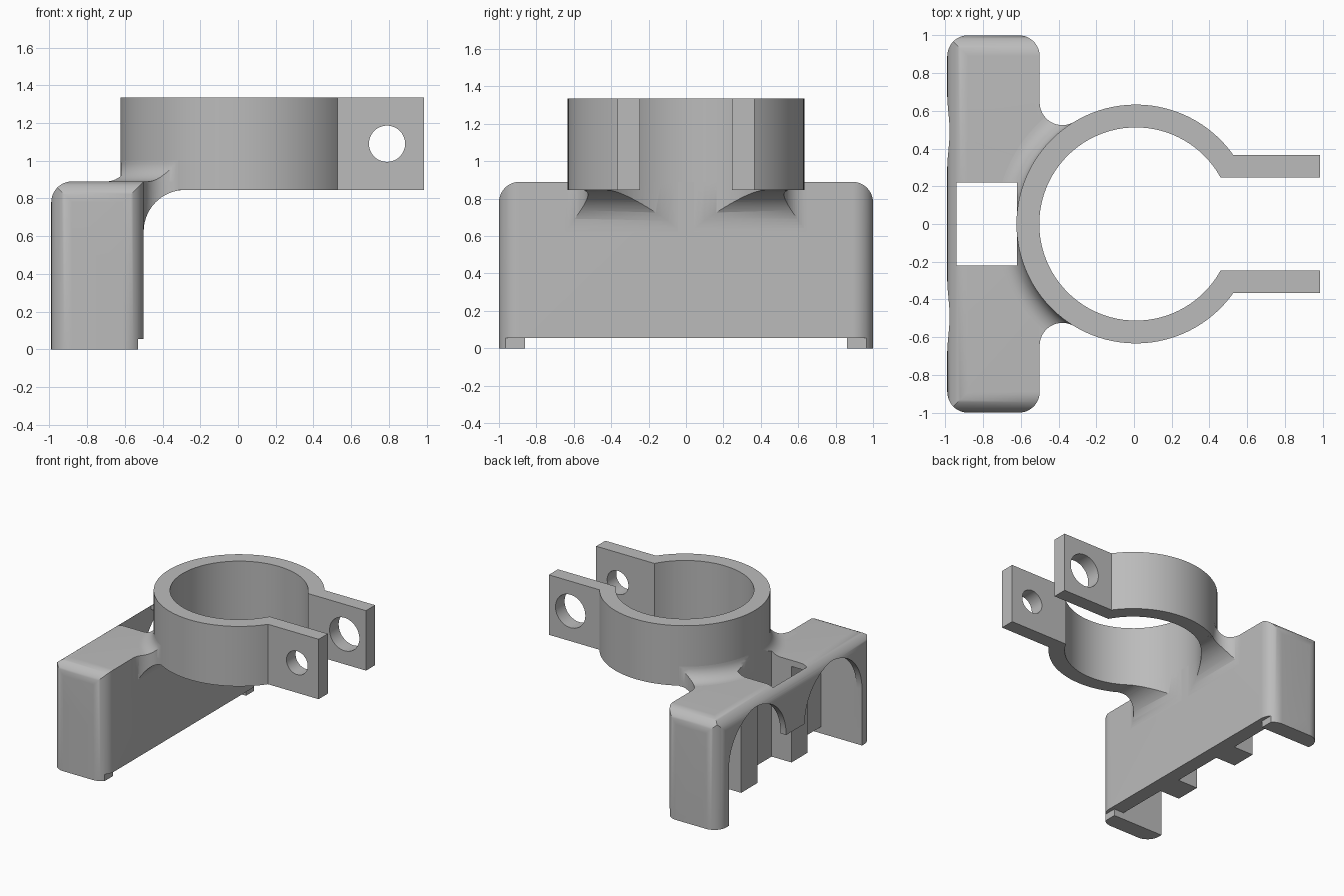
import bpy, bmesh, math
from math import sin, cos, pi, radians, hypot, atan2
from mathutils import Vector

cube = bpy.data.objects.get("Cube")
if cube:
    bpy.data.objects.remove(cube, do_unlink=True)

grey = bpy.data.materials.new("plain_grey")
grey.use_nodes = True
grey.diffuse_color = (0.5, 0.5, 0.5, 1)
grey.node_tree.nodes["Principled BSDF"].inputs["Base Color"].default_value = (0.5, 0.5, 0.5, 1)


def prism(name, pts, axis, lo, hi):
    """Extrude a 2D outline along an axis: z takes (x,y), y takes (x,z), x takes (y,z)."""
    place = {"z": lambda a, b: (a, b, lo), "y": lambda a, b: (a, lo, b), "x": lambda a, b: (lo, a, b)}[axis]
    way = {"z": Vector((0, 0, 1)), "y": Vector((0, 1, 0)), "x": Vector((1, 0, 0))}[axis]
    bm = bmesh.new()
    face = bm.faces.new([bm.verts.new(place(a, b)) for a, b in pts])
    out = bmesh.ops.extrude_face_region(bm, geom=[face])
    bmesh.ops.translate(bm, vec=way * (hi - lo),
                        verts=[v for v in out["geom"] if isinstance(v, bmesh.types.BMVert)])
    return finish(name, bm)


def finish(name, bm):
    bmesh.ops.recalc_face_normals(bm, faces=bm.faces)
    mesh = bpy.data.meshes.new(name)
    bm.to_mesh(mesh)
    bm.free()
    mesh.materials.append(grey)
    ob = bpy.data.objects.new(name, mesh)
    bpy.context.collection.objects.link(ob)
    return ob


def box(name, x0, x1, y0, y1, z0, z1):
    return prism(name, [(x0, y0), (x1, y0), (x1, y1), (x0, y1)], "z", z0, z1)


def arc(cx, cy, r, a0, a1, n=12):
    return [(cx + r * cos(radians(a0 + (a1 - a0) * i / n)),
             cy + r * sin(radians(a0 + (a1 - a0) * i / n))) for i in range(n + 1)]


def circle(cx, cy, r, n=96):
    return arc(cx, cy, r, 0, 360 - 360 / n, n - 1)


def boolean(ob, tool, op):
    """Apply a boolean and discard the tool."""
    mod = ob.modifiers.new(op, "BOOLEAN")
    mod.object, mod.operation, mod.solver = tool, op, "EXACT"
    deps = bpy.context.evaluated_depsgraph_get()
    mesh = bpy.data.meshes.new_from_object(ob.evaluated_get(deps))
    ob.modifiers.clear()
    ob.data = mesh
    bpy.data.objects.remove(tool, do_unlink=True)


def cut(ob, tool):
    boolean(ob, tool, "DIFFERENCE")


def join(ob, tool):
    boolean(ob, tool, "UNION")


def keep(ob, tool):
    boolean(ob, tool, "INTERSECT")


# Main dimensions
BACK, FRONT, TOP, R = -0.99, -0.5, 0.89, 0.11
CX, OUTER, INNER = 0.01, 0.633, 0.512
RING_LOW, RING_HIGH = 0.845, 1.335
WINDOW = (-0.94, -0.62, -0.22, 0.22)

# Mounting block: plan, end and side outlines intersected into a rounded box
plan = (arc(FRONT - R, 1 - R, R, 0, 90) + arc(BACK + R, 1 - R, R, 90, 180)
        + arc(BACK + R, R - 1, R, 180, 270) + arc(FRONT - R, R - 1, R, 270, 360))
block = prism("mounting_block", plan, "z", 0, TOP)
keep(block, prism("end_outline", arc(BACK + R, TOP - R, R, 90, 180)
                  + [(BACK, -0.1), (0, -0.1), (0, TOP)], "y", -1.2, 1.2))
keep(block, prism("side_outline", arc(1 - R, TOP - R, R, 0, 90) + arc(R - 1, TOP - R, R, 90, 180)
                  + [(-1, -0.1), (1, -0.1)], "x", -1.2, 0.2))

# Hollow inside, open underneath, with a pair of arches through the back wall
cut(block, box("cavity", -0.94, -0.62, -0.86, 0.86, -0.1, 0.84))
for side in (-1, 1):
    cut(block, prism("arch", arc(side * 0.49, 0.46, 0.37, 0, 180, 32)
                     + [(side * 0.49 - 0.37, -0.1), (side * 0.49 + 0.37, -0.1)], "x", -1.1, -0.9))
cut(block, box("centre_relief", -1.1, -0.9, -0.2, 0.2, -0.1, 0.46))
cut(block, box("toe_notch", -0.53, -0.4, -1.1, 1.1, -0.1, 0.055))
cut(block, box("underside_gap", -1.1, -0.4, -0.86, 0.86, -0.1, 0.055))

# Inner pads behind the front wall, either side of the window
for side in (-1, 1):
    y0, y1 = sorted((side * 0.22, side * 0.43))
    join(block, box("pad", -0.8, -0.6, y0, y1, 0.055, 0.86))
cut(block, box("window", *WINDOW, 0.5, 1.2))

# Neck: plan flares from the block onto the ring, underside is a quarter curve
r = 0.12
fx = FRONT + r
fy = math.sqrt((OUTER + r) ** 2 - (CX - fx) ** 2)
touch = 360 + math.degrees(atan2(-fy, CX - fx))
flare = arc(fx, fy, r, 180, touch, 20)


def flare_plan(x_back):
    upper = [(x_back, fy)] + flare + [(-0.2, 0.5)]
    return upper + [(x, -y) for x, y in reversed(upper)]


neck = prism("neck", flare_plan(-0.56), "z", 0.6, TOP)
keep(neck, prism("neck_profile", arc(-0.28, 0.625, 0.22, 180, 90, 20)
                 + [(0, 0.845), (0, 1), (-0.7, 1), (-0.7, 0.625)], "y", -1, 1))
cut(neck, prism("bore", circle(CX, 0, INNER), "z", 0, 2))

# Curved collar where the ring rises out of the block top
c = 0.11
section = [(OUTER - 0.06, TOP - 0.03), (OUTER + c, TOP - 0.03)] + arc(OUTER + c, TOP + c, c, 270, 180, 10)
section += [(OUTER - 0.06, TOP + c)]
bm = bmesh.new()
rings = []
steps = 96
for i in range(steps):
    a = 2 * pi * i / steps
    rings.append([bm.verts.new((CX + s * cos(a), s * sin(a), z)) for s, z in section])
for i in range(steps):
    one, two = rings[i], rings[(i + 1) % steps]
    for j in range(len(section)):
        k = (j + 1) % len(section)
        bm.faces.new((one[j], one[k], two[k], two[j]))
collar = finish("collar", bm)
keep(collar, prism("collar_plan", flare_plan(-0.9), "z", 0, 2))
cut(collar, box("collar_window", *WINDOW, 0.5, 1.5))

# Clamp ring with an opening and two pierced lugs
clamp = prism("clamp_ring", circle(CX, 0, OUTER), "z", RING_LOW, RING_HIGH)
for side in (-1, 1):
    y0, y1 = sorted((side * 0.247, side * 0.365))
    join(clamp, box("lug", 0.3, 0.985, y0, y1, RING_LOW, RING_HIGH))
cut(clamp, prism("bore", circle(CX, 0, INNER), "z", 0, 2))
cut(clamp, box("opening", 0.2, 1.2, -0.247, 0.247, 0, 2))
cut(clamp, prism("small_hole", circle(0.79, 1.09, 0.096, 48), "y", -0.6, 0))
cut(clamp, prism("large_hole", circle(0.79, 1.09, 0.135, 48), "y", 0, 0.6))

# Smooth the curves, keep the corners crisp
for ob in (block, neck, collar, clamp):
    bpy.ops.object.select_all(action="DESELECT")
    ob.select_set(True)
    bpy.context.view_layer.objects.active = ob
    bpy.ops.object.shade_smooth_by_angle(angle=radians(30))
